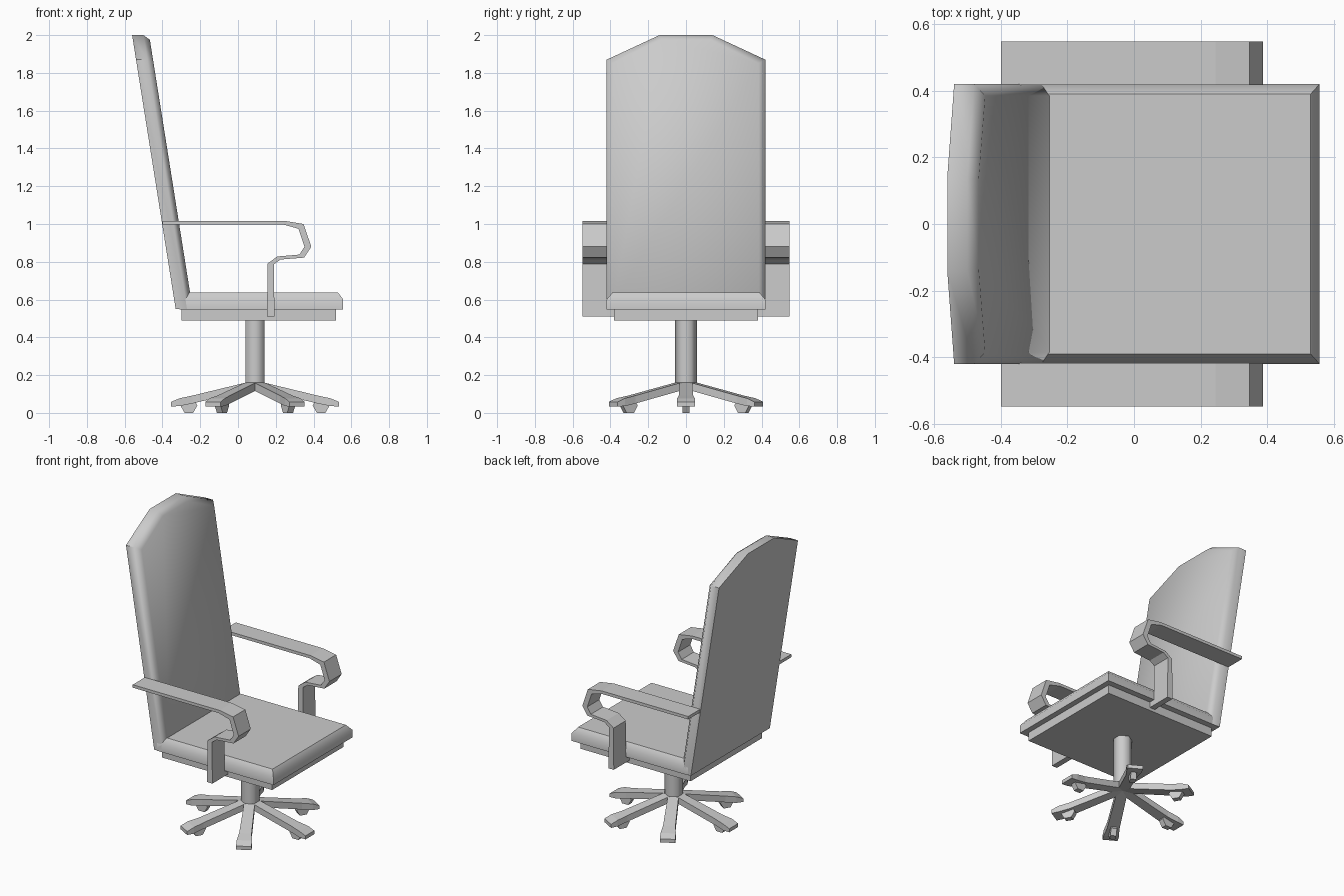
import bpy, bmesh
from math import cos, sin, pi, radians
from mathutils import Matrix

if "Cube" in bpy.data.objects:
    bpy.data.objects.remove(bpy.data.objects["Cube"])


def loft(name, rings, smooth=None):
    """Closed skin through equal-length rings of points, capped at both ends."""
    bm = bmesh.new()
    loops = [[bm.verts.new(p) for p in ring] for ring in rings]
    n = len(loops[0])
    for a, b in zip(loops, loops[1:]):
        for i in range(n):
            j = (i + 1) % n
            bm.faces.new((a[i], a[j], b[j], b[i]))
    bm.faces.new(loops[0])
    bm.faces.new(loops[-1])
    bmesh.ops.recalc_face_normals(bm, faces=bm.faces)
    mesh = bpy.data.meshes.new(name)
    bm.to_mesh(mesh)
    bm.free()
    obj = bpy.data.objects.new(name, mesh)
    bpy.context.collection.objects.link(obj)
    if smooth:
        bpy.ops.object.select_all(action='DESELECT')
        obj.select_set(True)
        bpy.context.view_layer.objects.active = obj
        bpy.ops.object.shade_smooth_by_angle(angle=radians(smooth))
    return obj


def rect(x0, x1, y, z):
    return [(x0, -y, z), (x1, -y, z), (x1, y, z), (x0, y, z)]


def back_ring(half, offset):
    """Half outline in (y, z), mirrored and laid on the reclined plane."""
    outline = half + [(-y, z) for y, z in reversed(half)]
    return [(-0.33 - (z - 0.55) * 0.159 + offset, y, z) for y, z in outline]


# Backrest: flat back, chamfered front cushion edge
outer = [(0.42, 0.55), (0.42, 1.87), (0.14, 2.0)]
inner = [(0.385, 0.58), (0.385, 1.85), (0.13, 1.975)]
loft("backrest", [back_ring(outer, 0), back_ring(outer, 0.06),
                  back_ring(inner, 0.09)], smooth=50)

# Seat cushion and the plate under it
loft("seat", [rect(-0.31, 0.557, 0.42, 0.548), rect(-0.31, 0.557, 0.42, 0.6),
              rect(-0.29, 0.53, 0.39, 0.637)], smooth=50)
loft("seat_plate", [rect(-0.30, 0.52, 0.38, 0.49), rect(-0.30, 0.52, 0.38, 0.55)])

# Armrests: bent ribbon profile in (x, z), plus a tab under the seat
arm = [(-0.40, 1.017), (0.245, 1.017), (0.347, 1.0), (0.388, 0.88),
       (0.35, 0.822), (0.225, 0.812), (0.19, 0.787), (0.193, 0.51),
       (0.154, 0.51), (0.156, 0.79), (0.208, 0.828), (0.325, 0.838),
       (0.352, 0.88), (0.32, 0.975), (0.24, 0.997), (-0.40, 0.997)]
tab = [(0.154, 0.51), (0.193, 0.51), (0.193, 0.56), (0.154, 0.56)]
for side, s in (("left", 1), ("right", -1)):
    loft(f"armrest_{side}", [[(x, s * y, z) for x, z in arm] for y in (0.418, 0.548)])
    loft(f"armrest_tab_{side}", [[(x, s * y, z) for x, z in tab] for y in (0.37, 0.42)])

# Six-sided column
CX = 0.09
loft("column", [[(CX + 0.057 * cos(pi / 6 + i * pi / 3), 0.057 * sin(pi / 6 + i * pi / 3), z)
                 for i in range(6)] for z in (0.13, 0.50)], smooth=65)

# Star base: six flared legs, each with a small hexagonal caster
# sections: radius, half width, bottom z, top z
sections = [(0.0, 0.032, 0.13, 0.172), (0.33, 0.038, 0.05, 0.092),
            (0.40, 0.047, 0.036, 0.077), (0.445, 0.047, 0.034, 0.058)]
for k in range(6):
    place = Matrix.Translation((CX, 0, 0)) @ Matrix.Rotation(k * pi / 3, 4, 'Z')
    leg = loft(f"base_leg_{k + 1}", [[(r, -w, b), (r, w, b), (r, w, t), (r, -w, t)]
                                     for r, w, b, t in sections])
    wheel = loft(f"caster_{k + 1}", [[(0.35 + 0.045 * cos(i * pi / 3), y,
                                       0.039 + 0.045 * sin(i * pi / 3)) for i in range(6)]
                                     for y in (-0.018, 0.018)])
    leg.data.transform(place)
    wheel.data.transform(place)
